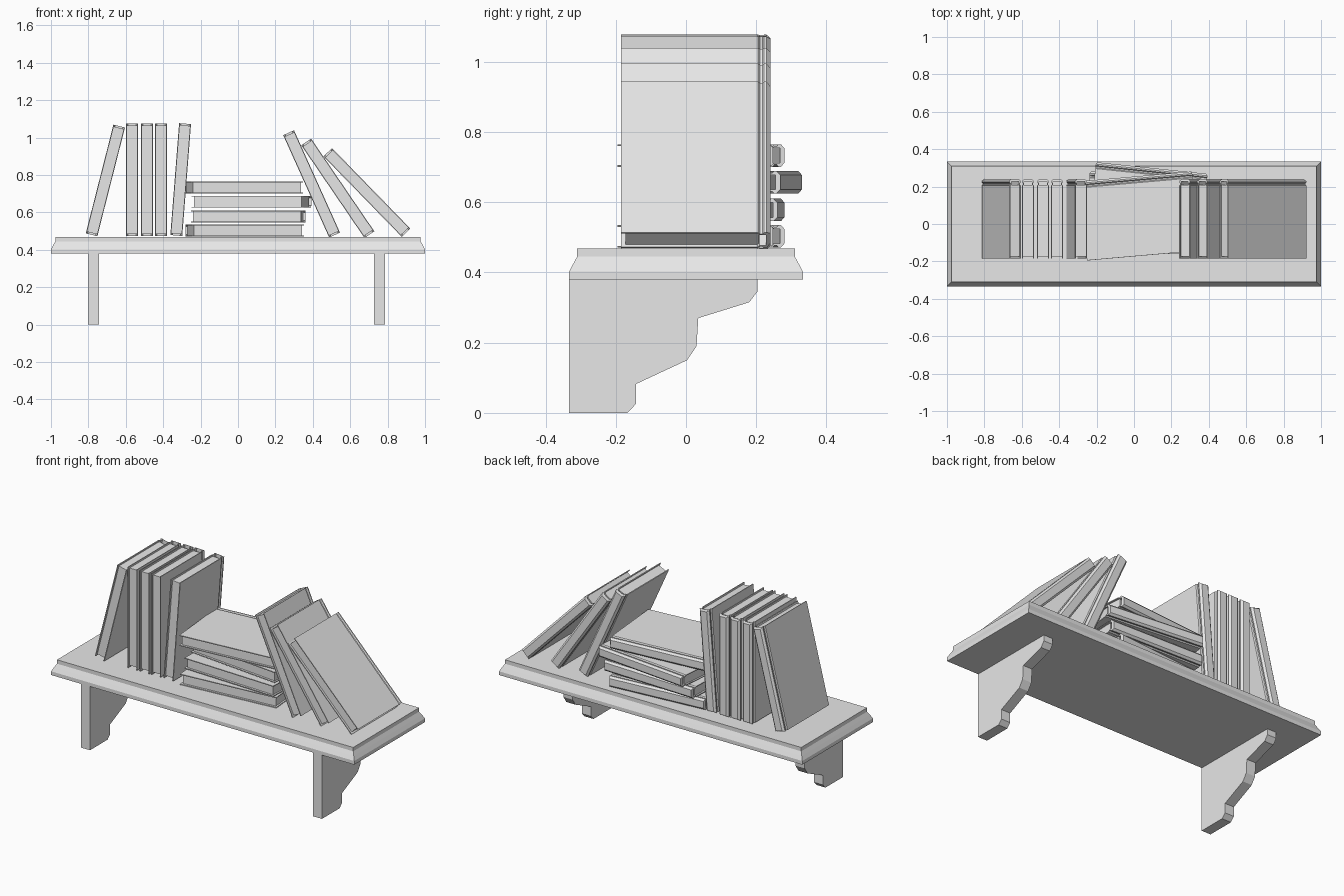
import bpy, bmesh
from math import atan2, hypot, pi, radians
from mathutils import Matrix, Vector

cube = bpy.data.objects.get("Cube")
if cube:
    bpy.data.objects.remove(cube, do_unlink=True)

grey = bpy.data.materials.new("plain grey")
grey.use_nodes = True
colour = (0.8, 0.8, 0.8, 1)
grey.diffuse_color = colour
grey.node_tree.nodes["Principled BSDF"].inputs["Base Color"].default_value = colour


def loft(name, rings, matrix=Matrix()):
    """Join matching rings of points into a closed, flat-shaded solid."""
    bm = bmesh.new()
    loops = [[bm.verts.new(p) for p in ring] for ring in rings]
    n = len(loops[0])
    for a, b in zip(loops, loops[1:]):
        for i in range(n):
            j = (i + 1) % n
            bm.faces.new((a[i], a[j], b[j], b[i]))
    bm.faces.new(loops[0][::-1])
    bm.faces.new(loops[-1])
    bmesh.ops.recalc_face_normals(bm, faces=bm.faces[:])
    mesh = bpy.data.meshes.new(name)
    bm.to_mesh(mesh)
    bm.free()
    mesh.materials.append(grey)
    obj = bpy.data.objects.new(name, mesh)
    obj.matrix_world = matrix
    bpy.context.collection.objects.link(obj)
    return obj


def rect(x, y, z):
    return [(-x, -y, z), (x, -y, z), (x, y, z), (-x, y, z)]


# Shelf board with moulded edge
edge = [(0, 0.38), (0, 0.402), (0.012, 0.425), (0.023, 0.445), (0.023, 0.468)]
loft("shelf_board", [rect(1 - d, 0.333 - d, z) for d, z in edge])

# Stepped brackets
step = [(-0.333, 0), (-0.167, 0), (-0.143, 0.025), (-0.143, 0.082), (0.003, 0.15),
        (0.03, 0.19), (0.035, 0.27), (0.18, 0.315), (0.203, 0.345), (0.203, 0.381),
        (-0.333, 0.381)]
for name, x in (("right_bracket", -0.773), ("left_bracket", 0.757)):
    loft(name, [[(x + s, y, z) for y, z in step] for s in (-0.03, 0.03)])

# Book: wrapped cover with hinge grooves and a rounded spine, plus a page block
HALF, DEPTH, LENGTH = 0.032, 0.2125, 0.3
outer = [(HALF, -DEPTH), (HALF, 0.178), (HALF - 0.006, 0.183), (HALF - 0.006, 0.19),
         (HALF, 0.195), (HALF, 0.202), (HALF * 0.65, DEPTH)]
inner = [(HALF - 0.011, 0.2), (HALF - 0.011, 0.182), (HALF - 0.005, 0.176),
         (HALF - 0.005, -DEPTH)]


def mirrored(points):
    return points + [(-t, d) for t, d in reversed(points)]


cover = mirrored(outer) + [(-t, d) for t, d in reversed(inner)][::1]
cover = mirrored(outer) + [(-t, d) for t, d in inner[::-1]] + inner


def book(name, matrix):
    rings = []
    for side in (-1, 1):
        rings.append([(t, d, side * (LENGTH - (0.008 if d >= DEPTH else 0)))
                      for t, d in cover])
    loft(name + "_cover", rings, matrix)
    pages = [rect(HALF - 0.0045, 0.19, side * (LENGTH - 0.01)) for side in (-1, 1)]
    loft(name + "_pages", pages, matrix @ Matrix.Translation((0, -0.01, 0)))


# Standing and leaning books: bottom x, z and top x, z of the centre line
standing = [(-0.783, 0.48, -0.635, 1.062), (-0.567, 0.475, -0.567, 1.075),
            (-0.487, 0.475, -0.487, 1.075), (-0.412, 0.475, -0.412, 1.075),
            (-0.33, 0.476, -0.283, 1.075), (0.515, 0.482, 0.272, 1.023),
            (0.7, 0.485, 0.367, 0.973), (0.897, 0.493, 0.481, 0.92)]
for i, (x0, z0, x1, z1) in enumerate(standing):
    middle = Vector(((x0 + x1) / 2, 0.0275, (z0 + z1) / 2))
    lean = Matrix.Rotation(atan2(x1 - x0, z1 - z0), 4, 'Y')
    book(f"standing_book_{i + 1}", Matrix.Translation(middle) @ lean)

# Stacked books: centre and turn in degrees
stack = [(0.035, 0.043, 0.503, 5), (0.055, 0.058, 0.578, -2),
         (0.073, 0.088, 0.657, -6), (0.03, 0.043, 0.733, 5)]
flat = Matrix.Rotation(pi / 2, 4, 'Y')
for i, (x, y, z, turn) in enumerate(stack):
    book(f"stacked_book_{i + 1}",
         Matrix.Translation((x, y, z)) @ Matrix.Rotation(radians(turn), 4, 'Z') @ flat)
